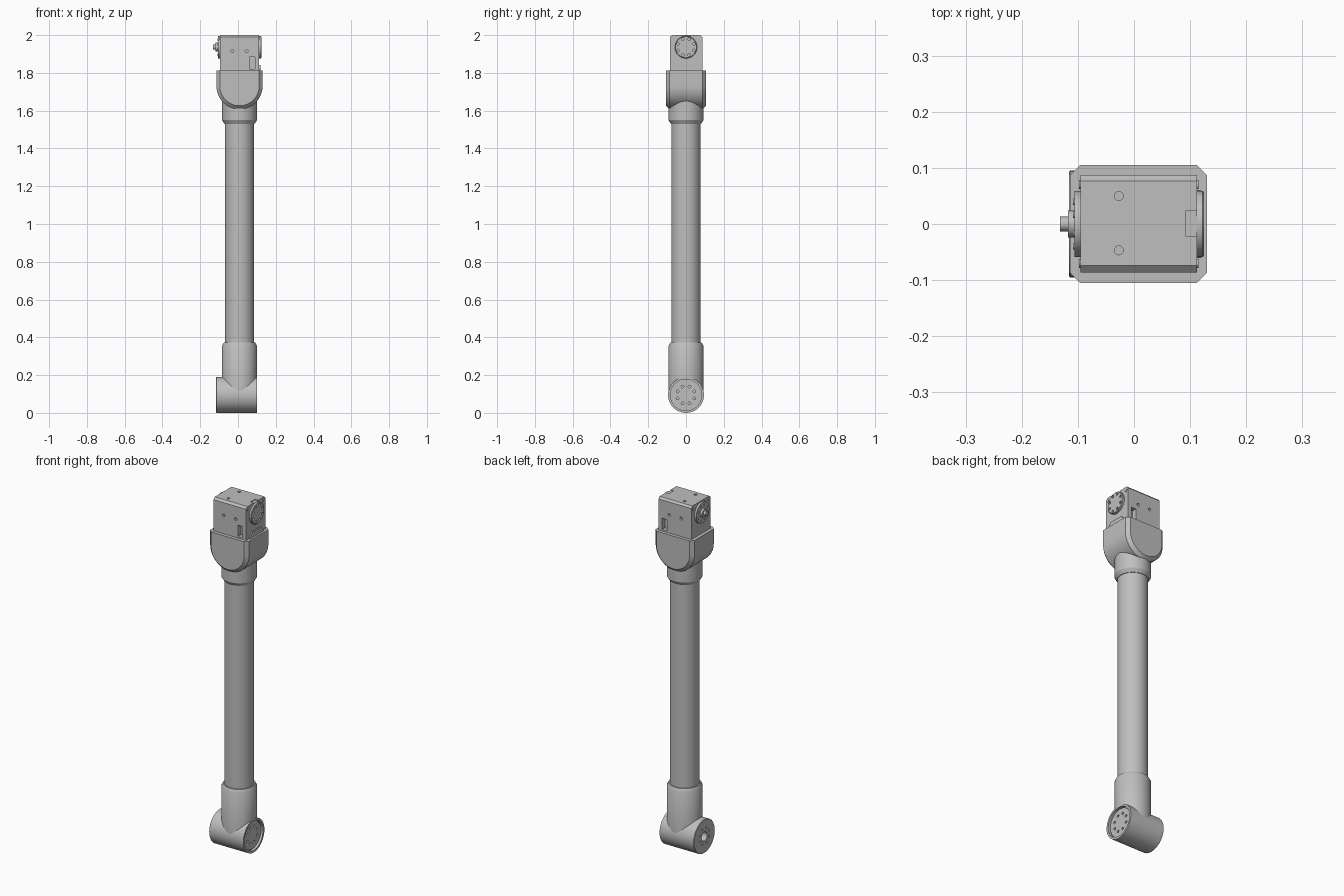
import bpy, bmesh
from math import sin, cos, pi

if "Cube" in bpy.data.objects:
    bpy.data.objects.remove(bpy.data.objects["Cube"])

CX = 0.008        # axis of the arm
JOINT_Z = 0.095   # centre of the lower joint
HORN_Z = 1.936    # centre of the servo output

grey = bpy.data.materials.new("grey_metal")
grey.use_nodes = True
colour = (0.52, 0.52, 0.52, 1)
grey.diffuse_color = colour
grey.node_tree.nodes["Principled BSDF"].inputs["Base Color"].default_value = colour


def finish(name, bm):
    bmesh.ops.remove_doubles(bm, verts=bm.verts, dist=1e-5)
    bmesh.ops.recalc_face_normals(bm, faces=bm.faces)
    mesh = bpy.data.meshes.new(name)
    bm.to_mesh(mesh)
    bm.free()
    mesh.materials.append(grey)
    obj = bpy.data.objects.new(name, mesh)
    bpy.context.collection.objects.link(obj)
    return obj


def select(obj):
    bpy.ops.object.select_all(action='DESELECT')
    obj.select_set(True)
    bpy.context.view_layer.objects.active = obj


def loft(bm, rings, closed=False):
    """Skin a list of point rings; cap the ends unless closed on the axis."""
    rows = [[bm.verts.new(p) for p in ring] for ring in rings]
    n = len(rows[0])
    for a, b in zip(rows, rows[1:]):
        for i in range(n):
            j = (i + 1) % n
            bm.faces.new((a[i], a[j], b[j], b[i]))
    bm.faces.new(rows[0])
    bm.faces.new(rows[-1])


def lathe(bm, axis, centre, profile, sides=64):
    """Turn (radius, position) pairs around an x, y or z axis."""
    rings = []
    for r, t in profile:
        ring = []
        for i in range(sides):
            u, v = r * cos(2 * pi * i / sides), r * sin(2 * pi * i / sides)
            a, b = centre
            ring.append({"x": (t, a + u, b + v),
                         "y": (a + u, t, b + v),
                         "z": (a + u, b + v, t)}[axis])
        rings.append(ring)
    loft(bm, rings)


def turned(name, axis, centre, profile, sides=64):
    bm = bmesh.new()
    lathe(bm, axis, centre, profile, sides)
    return finish(name, bm)


def pegs(name, axis, centres, r, start, end):
    """Several small parallel cylinders in one mesh."""
    bm = bmesh.new()
    for c in centres:
        lathe(bm, axis, c, [(r, start), (r, end)], 16)
    return finish(name, bm)


def circle_of(count, radius, z):
    return [(radius * cos(2 * pi * (i + .5) / count),
             z + radius * sin(2 * pi * (i + .5) / count)) for i in range(count)]


def block(name, x, y, z):
    bm = bmesh.new()
    loft(bm, [[(a, y[0], z[0]), (a, y[1], z[0]), (a, y[1], z[1]), (a, y[0], z[1])] for a in x])
    return finish(name, bm)


def cut(targets, cutter):
    for obj in targets:
        select(obj)
        mod = obj.modifiers.new("cut", 'BOOLEAN')
        mod.operation = 'DIFFERENCE'
        mod.solver = 'EXACT'
        mod.object = cutter
        bpy.ops.object.modifier_apply(modifier=mod.name)
    bpy.data.objects.remove(cutter)


parts = []

# Lower joint barrel and the sleeve that rises from it
barrel = turned("lower_joint_barrel", "x", (0, JOINT_Z),
                [(.093, -.116), (.095, -.114), (.095, .1)])
sleeve = turned("lower_sleeve", "z", (CX, 0),
                [(.0925, JOINT_Z), (.0925, .355), (.083, .372)])
lower = [barrel, sleeve]
cut(lower, turned("recess_cutter", "x", (0, JOINT_Z), [(.083, .084), (.083, .12)]))
cut(lower, turned("bore_cutter", "x", (0, JOINT_Z), [(.025, -.13), (.025, -.07)]))
cut([barrel], pegs("back_hole_cutter", "x", circle_of(8, .045, JOINT_Z), .005, -.13, -.108))
flange = turned("joint_flange", "x", (0, JOINT_Z), [(.078, .08), (.078, .09)])
cut([flange, sleeve, barrel],
    pegs("bolt_hole_cutter", "x", circle_of(8, .048, JOINT_Z), .007, .076, .12))
parts += lower + [flange]

# Long tube and upper collar
parts.append(turned("arm_tube", "z", (CX, 0), [(.077, .3), (.077, 1.58)]))
parts.append(turned("upper_collar", "z", (CX, 0),
                    [(.08, 1.53), (.0925, 1.55), (.0925, 1.7)]))


# U-shaped elbow housing with chamfered outline
def u_ring(y, r):
    arc = [(CX + r * cos(pi + pi * i / 48), y, 1.73 + r * sin(pi + pi * i / 48))
           for i in range(49)]
    return [(CX - r, y, 1.812)] + arc + [(CX + r, y, 1.812)]


bm = bmesh.new()
loft(bm, [u_ring(-.105, .104), u_ring(-.087, .122), u_ring(.087, .122), u_ring(.105, .104)])
parts.append(finish("elbow_housing", bm))

# Servo body with chamfered top edges
bm = bmesh.new()
loft(bm, [[(x, -.086, 1.78), (x, .087, 1.78), (x, .087, 1.989), (x, .077, 2),
           (x, -.074, 2), (x, -.086, 1.989)] for x in (-.095, .112)])
servo = finish("servo_body", bm)
for y in ((-.1, -.06), (.061, .1)):
    cut([servo], block("cable_slot_cutter", (.06, .09), y, (1.82, 1.885)))
    cut([servo], pegs("side_hole_cutter", "y", [(-.03, 1.915), (.045, 1.915)], .008,
                      y[0] if y[0] < 0 else .075, -.074 if y[0] < 0 else y[1]))
cut([servo], pegs("top_hole_cutter", "z", [(-.027, .05), (-.027, -.047)], .008, 1.985, 2.02))
cut([servo], block("top_notch_cutter", (.092, .13), (-.021, .023), (1.996, 2.02)))
parts.append(servo)

# Servo horn with bolt circle on the left
horn = turned("output_horn", "x", (0, HORN_Z), [(.059, .1), (.059, .122), (.056, .125)])
cut([horn], pegs("horn_hole_cutter", "x", circle_of(8, .045, HORN_Z), .007, .117, .14))
parts.append(horn)

# Idler horn and stepped shaft on the right
parts.append(turned("idler_horn", "x", (0, HORN_Z), [
    (.059, -.08), (.059, -.106), (.024, -.106), (.024, -.118), (.013, -.118), (.013, -.132)]))
parts.append(pegs("idler_screws", "x", circle_of(8, .043, HORN_Z), .006, -.1, -.109))

# Corner screws and the wedge-shaped ledge on the servo sides
corners = [(-.07, 1.981), (.07, 1.981)]
parts.append(pegs("left_corner_screws", "x", corners, .008, .105, .115))
parts.append(pegs("right_corner_screws", "x", corners, .008, -.09, -.098))
bm = bmesh.new()
loft(bm, [[(x, -.06, 1.805), (x, .06, 1.805), (x, .06, 1.82), (x, .04, 1.842),
           (x, -.04, 1.842), (x, -.06, 1.82)] for x in (.1, .119)])
parts.append(finish("servo_ledge", bm))

for obj in parts:
    select(obj)
    bpy.ops.object.shade_smooth_by_angle(angle=pi / 6)
